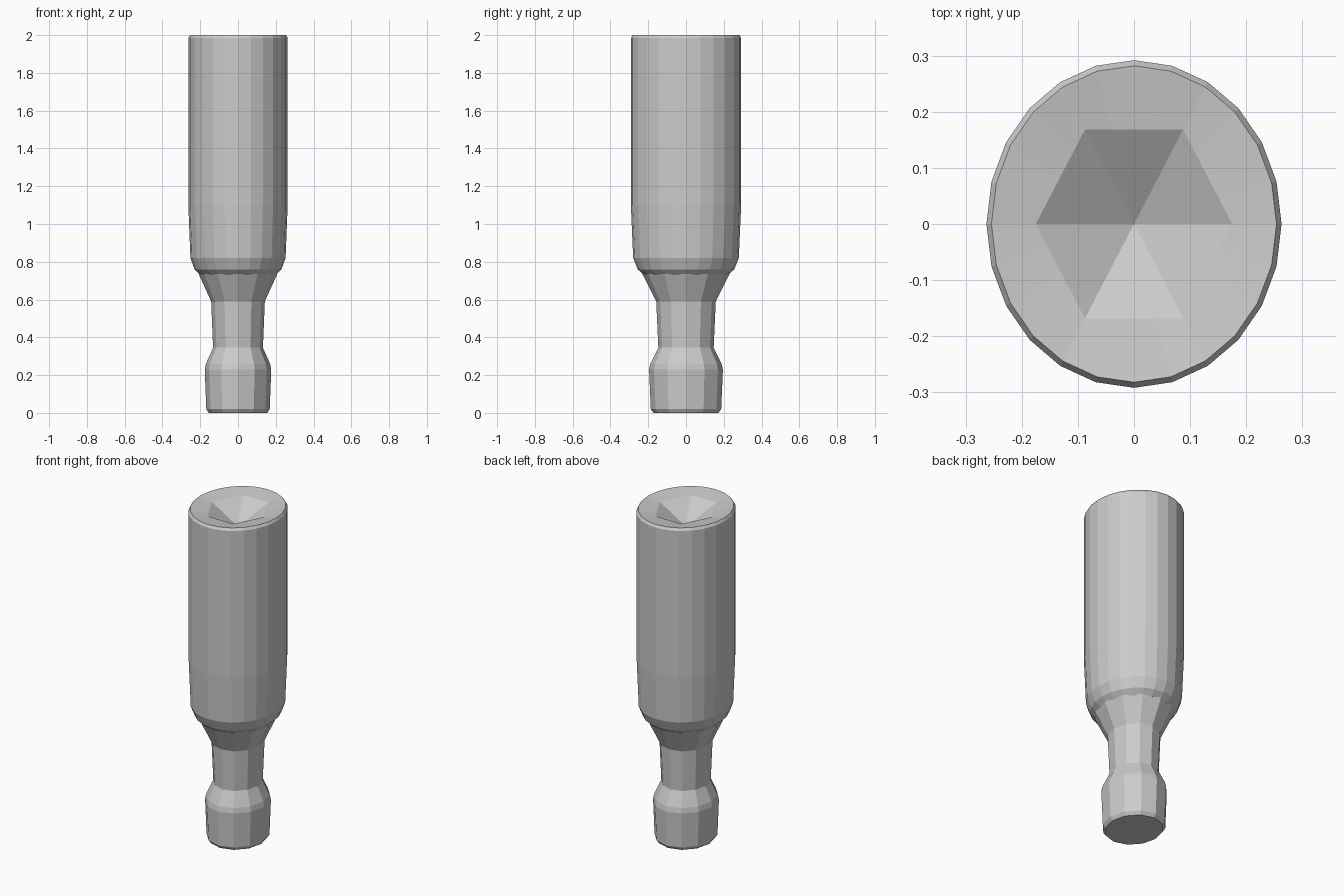
import bpy, bmesh, math

if "Cube" in bpy.data.objects:
    bpy.data.objects.remove(bpy.data.objects["Cube"])

DEPTH = 1.11  # the part is slightly wider in y than in x


def lathe(name, rings, sides):
    """rings: (radius, z, hexagonal) from bottom to top; radius 0 gives a tip."""
    bm = bmesh.new()
    prev = None
    for radius, z, hexagonal in rings:
        if radius == 0:
            tip = bm.verts.new((0, 0, z))
            for i in range(sides):
                bm.faces.new((prev[i], prev[(i + 1) % sides], tip))
            prev = None
            break
        ring = []
        for i in range(sides):
            a = 2 * math.pi * i / sides
            r = radius
            if hexagonal:
                r *= math.cos(math.pi / 6) / math.cos(a % (math.pi / 3) - math.pi / 6)
            ring.append(bm.verts.new((r * math.cos(a), r * DEPTH * math.sin(a), z)))
        if prev is None:
            bm.faces.new(ring[::-1])
        else:
            for i in range(sides):
                j = (i + 1) % sides
                bm.faces.new((prev[i], prev[j], ring[j], ring[i]))
        prev = ring
    if prev:
        bm.faces.new(prev)
    bmesh.ops.recalc_face_normals(bm, faces=bm.faces)
    mesh = bpy.data.meshes.new(name)
    bm.to_mesh(mesh)
    bm.free()
    obj = bpy.data.objects.new(name, mesh)
    bpy.context.collection.objects.link(obj)
    return obj


# Quick-change shank: end knob, groove neck and flared collar
lathe("shank", [
    (0.155, 0.0, False), (0.168, 0.02, False), (0.176, 0.23, False),
    (0.170, 0.26, False), (0.132, 0.345, False), (0.142, 0.59, False),
    (0.208, 0.735, False)], 12)

# Socket barrel: rounded shoulder, long wall, rim and shallow hex recess
lathe("socket_barrel", [
    (0.20, 0.73, False), (0.23, 0.76, False), (0.252, 0.82, False),
    (0.263, 1.1, False), (0.263, 1.985, False), (0.254, 2.0, False),
    (0.175, 1.985, True), (0.0, 1.88, False)], 24)
